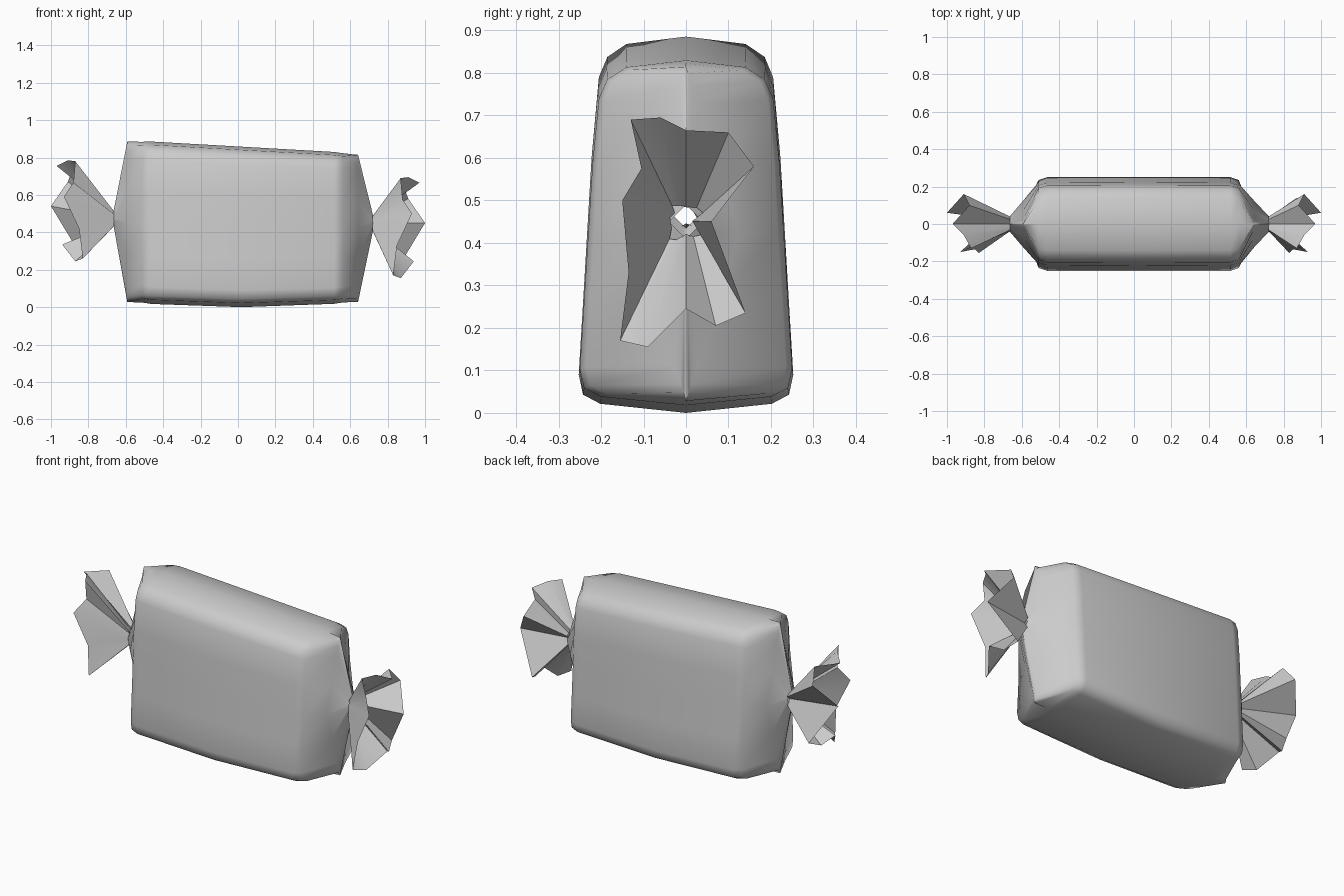
import bpy, bmesh

cube = bpy.data.objects.get("Cube")
if cube:
    bpy.data.objects.remove(cube)

grey = bpy.data.materials.new("wrapper grey")
grey.use_nodes = True
grey.diffuse_color = (0.6, 0.6, 0.6, 1)
grey.node_tree.nodes["Principled BSDF"].inputs["Base Color"].default_value = (0.6, 0.6, 0.6, 1)


def loft(name, rings, angle):
    """Skin a list of equal-length closed rings."""
    bm = bmesh.new()
    loops = [[bm.verts.new(p) for p in ring] for ring in rings]
    for a, b in zip(loops, loops[1:]):
        for i in range(len(a)):
            j = (i + 1) % len(a)
            bm.faces.new((a[i], a[j], b[j], b[i]))
    bmesh.ops.recalc_face_normals(bm, faces=bm.faces)
    mesh = bpy.data.meshes.new(name)
    bm.to_mesh(mesh)
    bm.free()
    mesh.materials.append(grey)
    obj = bpy.data.objects.new(name, mesh)
    bpy.context.collection.objects.link(obj)
    bpy.ops.object.select_all(action='DESELECT')
    obj.select_set(True)
    bpy.context.view_layer.objects.active = obj
    bpy.ops.object.shade_smooth_by_angle(angle=angle)
    return obj


# Half cross-section of the sweet: (half depth, height fraction), top to bottom
HALF = [(0, 1), (.14, .98), (.185, .945), (.205, .89), (.22, .7), (.23, .5),
        (.24, .3), (.25, .105), (.24, .05), (.2, .025), (0, 0)]


def top(x):
    return .859 - .057 * x


def bottom(x):
    return .022 * ((x - .02) / .55) ** 2


def mirrored(half, x):
    """Close a half section into a full ring by mirroring it in y."""
    right = [(x, y, z) for y, z in half]
    left = [(x, -y, z) for y, z in reversed(half[1:-1])]
    return right + left


def section(x, width=1.0, inset=0.0):
    lo, hi = bottom(x) + inset, top(x) - inset
    return mirrored([(y * width, lo + (hi - lo) * t) for y, t in HALF], x)


def ridge(x):
    """Narrow lens where the wrapper folds together at the end."""
    lo, hi = bottom(x), top(x) - .008
    return mirrored([(.125 * (1 - abs(2 * t - 1)) if y else 0, lo + (hi - lo) * t)
                     for y, t in HALF], x)


def knot(x, z):
    return mirrored([(.04 * (1 - abs(2 * t - 1)) if y else 0, z + .08 * (t - .5))
                     for y, t in HALF], x)


# Wrapped body
loft("wrapped_body", [
    knot(-.665, .475), ridge(-.592), section(-.51, .94, .004), section(-.465),
    section(.02, 1.01), section(.515), section(.56, .94, .004), ridge(.642),
    knot(.722, .45)], 1.05)

# Ragged open rim of the twisted wrapper end
RIM = [(.87, -.13, .69), (.91, -.06, .695), (.97, 0, .665), (.88, .1, .66),
       (.91, .16, .58), (1, .06, .45), (.87, .14, .235), (.9, .07, .205),
       (.94, 0, .245), (.87, -.09, .155), (.83, -.155, .17), (.85, -.135, .33),
       (.93, -.15, .5), (.88, -.105, .575)]

# Twisted ends, fanning out from each knot
for name, side, lift, kx, kz in (("left_twist", 1, 0, .72, .45),
                                 ("right_twist", -1, .09, .663, .475)):
    rim = [(side * x, y, z + lift) for x, y, z in RIM]
    neck = [(side * kx, y * .25, kz + (z - .44) * .15) for x, y, z in RIM]
    loft(name, [neck, rim], .6)
